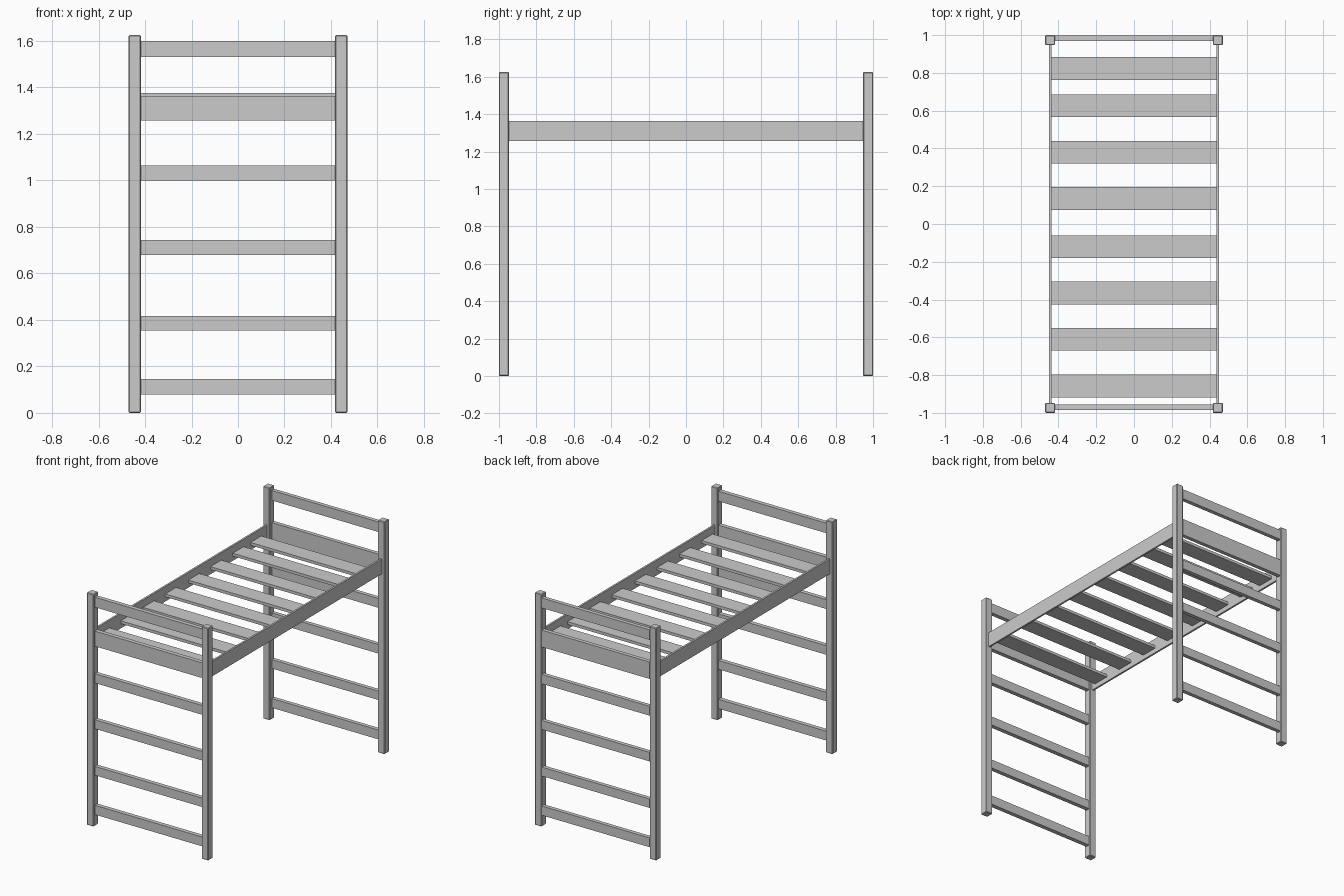
import bpy

# Remove the default cube
old = bpy.data.objects.get("Cube")
if old:
    bpy.data.objects.remove(old, do_unlink=True)

# Single grey finish
grey = bpy.data.materials.new("plain_grey")
grey.use_nodes = True
colour = (0.6, 0.6, 0.6, 1)
grey.diffuse_color = colour
grey.node_tree.nodes["Principled BSDF"].inputs["Base Color"].default_value = colour


def board(name, x, y, z, bevel=0.0):
    """Box spanning the given (low, high) ranges."""
    bpy.ops.mesh.primitive_cube_add(size=1)
    ob = bpy.context.object
    ob.name = name
    spans = (x, y, z)
    size = [b - a for a, b in spans]
    mid = [(a + b) / 2 for a, b in spans]
    for v in ob.data.vertices:
        v.co = [c * s + m for c, s, m in zip(v.co, size, mid)]
    ob.data.materials.append(grey)
    if bevel:
        mod = ob.modifiers.new("edge", "BEVEL")
        mod.width = bevel
        mod.segments = 1
    return ob


HALF_IN, HALF_OUT = 0.418, 0.47
rung_heights = [(0.08, 0.145), (0.355, 0.417), (0.68, 0.743), (1.0, 1.065), (1.53, 1.6)]
ends = {"front": ((-1.0, -0.947), (-0.985, -0.955)),
        "back": ((0.947, 1.0), (0.97, 0.998))}

# Ladder ends: two posts, rungs and a bed-height beam
for end, (post_y, rung_y) in ends.items():
    board(end + "_left_post", (HALF_IN, HALF_OUT), post_y, (0, 1.625), 0.004)
    board(end + "_right_post", (-HALF_OUT, -HALF_IN), post_y, (0, 1.625), 0.004)
    for i, z in enumerate(rung_heights):
        board(f"{end}_rung_{i + 1}", (-HALF_IN, HALF_IN), rung_y, z)
    board(end + "_beam", (-HALF_IN, HALF_IN), rung_y, (1.257, 1.375 if end == "back" else 1.363))

# Side rails
for side, s in (("left", 1), ("right", -1)):
    board(side + "_rail", sorted((s * 0.437, s * 0.45)), (-0.947, 0.947), (1.257, 1.362))

# Mattress slats
slat_centres = [0.823, 0.626, 0.38, 0.135, -0.12, -0.365, -0.611, -0.858]
for i, y in enumerate(slat_centres):
    board(f"slat_{i + 1}", (-0.437, 0.437), (y - 0.06, y + 0.06), (1.29, 1.31))
